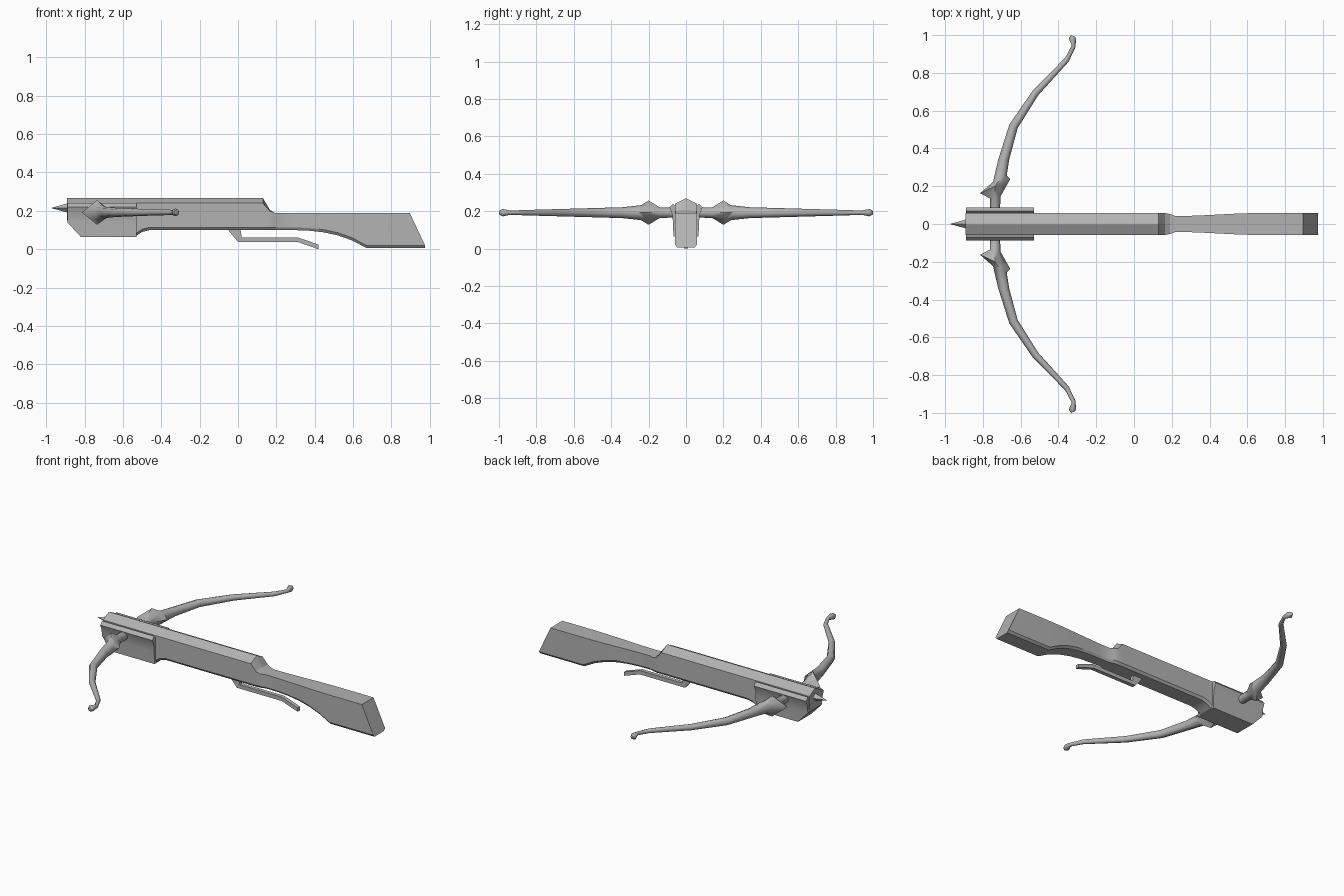
import bpy, bmesh, math

default_cube = bpy.data.objects.get("Cube")
if default_cube:
    bpy.data.objects.remove(default_cube, do_unlink=True)

# One plain colour for every part
grey_colour = (0.45, 0.45, 0.45, 1)
grey = bpy.data.materials.new("plain grey")
grey.use_nodes = True
grey.diffuse_color = grey_colour
grey.node_tree.nodes["Principled BSDF"].inputs["Base Color"].default_value = grey_colour


def loft(name, rings, sharp_angle):
    """Skin a row of equal-sized point rings and cap both ends."""
    mesh_builder = bmesh.new()
    rows = [[mesh_builder.verts.new(point) for point in ring] for ring in rings]
    for near, far in zip(rows, rows[1:]):
        for index in range(len(near)):
            before = index - 1
            mesh_builder.faces.new((near[before], near[index], far[index], far[before]))
    mesh_builder.faces.new(rows[0])
    mesh_builder.faces.new(rows[-1])
    bmesh.ops.recalc_face_normals(mesh_builder, faces=mesh_builder.faces)
    mesh = bpy.data.meshes.new(name)
    mesh_builder.to_mesh(mesh)
    mesh_builder.free()
    mesh.materials.append(grey)
    part = bpy.data.objects.new(name, mesh)
    bpy.context.collection.objects.link(part)
    bpy.ops.object.select_all(action='DESELECT')
    part.select_set(True)
    bpy.context.view_layer.objects.active = part
    bpy.ops.object.shade_smooth_by_angle(angle=math.radians(sharp_angle))


def mirrored(half):
    """Close a half outline across the middle plane."""
    return half + [(x, -y, z) for x, y, z in reversed(half)]


def blend(start, end, amount):
    return start + (end - start) * amount


# Stock: ridged rail, waisted grip and slanted butt with chamfered underside
stock_width = 0.058
rail_shoulder, rail_ridge = 0.24, 0.267
grip_top, belly = 0.19, 0.1
butt_bottom = 0.006


def stock_ring(x, width=stock_width, shoulder=grip_top, ridge=grip_top, bottom=belly, lean=0):
    chamfer = 0.014
    return mirrored([(x, width / 15, ridge), (x, width, shoulder),
                     (x + lean, width, bottom + chamfer),
                     (x + lean, width * 0.8, bottom)])


def rail_ring(x, bottom):
    return stock_ring(x, shoulder=rail_shoulder, ridge=rail_ridge, bottom=bottom)


stock = [rail_ring(x, bottom) for x, bottom in
         ((-0.892, 0.15), (-0.53, 0.07), (-0.5, 0.09), (-0.46, belly), (0.13, belly))]
stock.append(stock_ring(0.165, shoulder=0.2, ridge=0.207))
stock.append(stock_ring(grip_top, width=0.053))

# The grip widens steadily while its underside drops ever faster
grip_steps = 6
for step in range(grip_steps + 1):
    along = step / grip_steps
    ease = along * along * (3 - 2 * along)
    stock.append(stock_ring(blend(0.22, 0.67, along),
                            width=blend(0.042, stock_width, ease),
                            bottom=blend(belly, butt_bottom, along ** 3)))
stock.append(stock_ring(0.895, bottom=butt_bottom, lean=0.08))
loft("stock", stock, sharp_angle=25)

# Fore end housing with flared cheeks and a chamfered lower front
cheek = ((0.056, 0.225), (0.07, rail_shoulder), (0.088, 0.22), (0.074, 0.185), (0.07, 0.145))


def housing_ring(x, bottom):
    return mirrored([(x, y, z) for y, z in cheek] + [(x, 0.067, bottom)])


housing_bottom = 0.065
loft("housing", [housing_ring(-0.89, 0.14), housing_ring(-0.82, housing_bottom),
                 housing_ring(-0.53, housing_bottom)], sharp_angle=35)

# Bolt tip: a four-sided point
bpy.ops.mesh.primitive_cone_add(vertices=4, radius1=0.025, radius2=0, depth=0.09,
                                location=(-0.93, 0, 0.215),
                                rotation=(0, -math.pi / 2, 0))
bolt_tip = bpy.context.object
bolt_tip.name = "bolt_tip"
bolt_tip.data.materials.append(grey)

# Bow limbs: rings of eight points turned to follow the sweep
limb_level = 0.192
limb_root = -0.735


def limb_ring(side, x, y, width, height, turn):
    ring = []
    spiked = width > height * 1.2
    for corner in range(8):
        angle = corner * math.pi / 4
        across, up = math.cos(angle), math.sin(angle)
        if spiked and corner % 2:  # straight-edged diamond
            across, up = across * 0.7, up * 0.7
        offset = across * width
        ring.append((x + offset * math.cos(turn),
                     side * (y + offset * math.sin(turn)),
                     limb_level + up * height))
    return ring


def round_ring(side, x, y, radius, turn):
    return limb_ring(side, x, y, radius, radius, math.radians(turn))


for name, side in (("back_limb", 1), ("front_limb", -1)):
    # Socket, spiked collar and neck
    rings = [round_ring(side, limb_root, 0.05, 0.026, 0),
             round_ring(side, limb_root, 0.14, 0.028, 10),
             limb_ring(side, limb_root, 0.2, 0.088, 0.065, math.radians(25)),
             round_ring(side, -0.71, 0.24, 0.04, 25)]
    # Tapering swept arm
    arm_steps = 3
    for step in range(arm_steps + 1):
        along = step / arm_steps
        rings.append(round_ring(side, blend(-0.69, -0.355, along ** 1.7),
                                blend(0.34, 0.87, along),
                                blend(0.029, 0.014, along), -50 * along ** 0.7))
    # Hooked end knob
    rings += [round_ring(side, -0.32, 0.94, 0.011, -30),
              round_ring(side, -0.326, 0.98, 0.02, -8),
              round_ring(side, -0.323, 0.996, 0.012, -20)]
    loft(name, rings, sharp_angle=60)

# Trigger lever: thin bent bar, wider where it meets the stock
lever_path = ((-0.02, 0.11, 0.03), (0.01, 0.05, 0.01), (0.31, 0.05, 0), (0.42, 0.012, 0))
lever_half = 0.012
lever = []
for x, z, spread in lever_path:
    upper, lower = z + lever_half, z - lever_half
    lever.append([(x + spread, -lever_half, upper), (x + spread, lever_half, upper),
                  (x - spread, lever_half, lower), (x - spread, -lever_half, lower)])
loft("trigger_lever", lever, sharp_angle=20)
